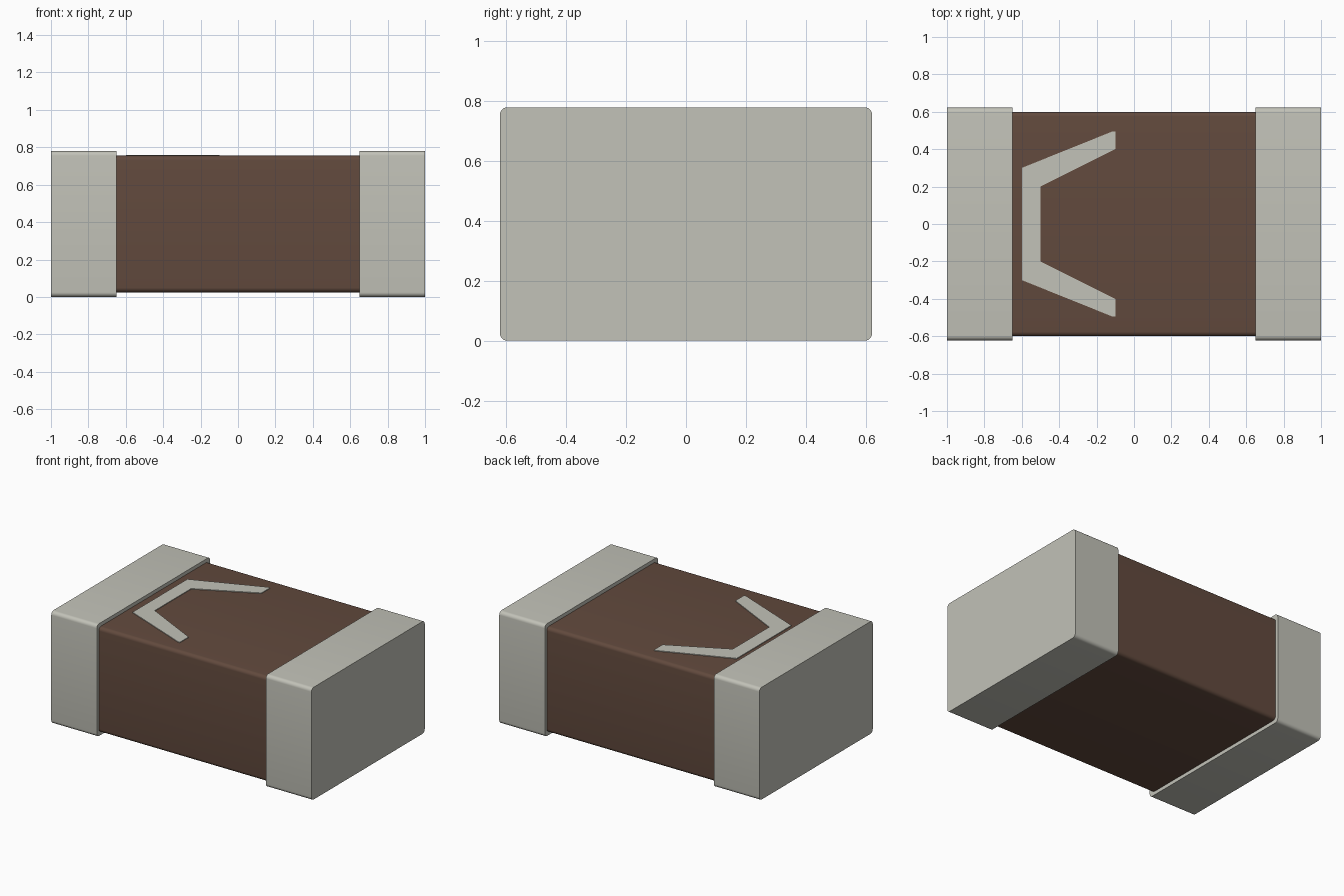
import bpy
import bmesh
import math

cube = bpy.data.objects.get("Cube")
if cube:
    bpy.data.objects.remove(cube, do_unlink=True)


def make_material(name, color):
    mat = bpy.data.materials.new(name)
    mat.use_nodes = True
    mat.diffuse_color = (*color, 1)
    mat.node_tree.nodes["Principled BSDF"].inputs["Base Color"].default_value = (*color, 1)
    return mat


metal = make_material("tinned metal", (0.54, 0.54, 0.48))
ceramic = make_material("brown ceramic", (0.122, 0.068, 0.047))


def extrude_outline(name, points, offset, mat):
    """Extrude a closed outline along the offset vector."""
    bm = bmesh.new()
    face = bm.faces.new([bm.verts.new(p) for p in points])
    ext = bmesh.ops.extrude_face_region(bm, geom=[face])
    moved = [g for g in ext["geom"] if isinstance(g, bmesh.types.BMVert)]
    bmesh.ops.translate(bm, verts=moved, vec=offset)
    bmesh.ops.recalc_face_normals(bm, faces=bm.faces)
    mesh = bpy.data.meshes.new(name)
    bm.to_mesh(mesh)
    bm.free()
    mesh.materials.append(mat)
    obj = bpy.data.objects.new(name, mesh)
    bpy.context.collection.objects.link(obj)
    return obj


def rounded_bar(name, x0, x1, half_y, z0, z1, radius, mat, steps=6):
    """Bar along x whose four long edges are rounded."""
    points = []
    corners = [(1, z1 - radius), (-1, z1 - radius), (-1, z0 + radius), (1, z0 + radius)]
    for i, (side, zc) in enumerate(corners):
        for s in range(steps + 1):
            a = math.pi / 2 * (i + s / steps)
            points.append((x0, side * (half_y - radius) + radius * math.cos(a),
                           zc + radius * math.sin(a)))
    obj = extrude_outline(name, points, (x1 - x0, 0, 0), mat)
    bpy.ops.object.select_all(action="DESELECT")
    obj.select_set(True)
    bpy.context.view_layer.objects.active = obj
    bpy.ops.object.shade_smooth_by_angle(angle=math.radians(30))
    return obj


# Ceramic body between two slightly larger metal end caps
rounded_bar("body", -0.66, 0.66, 0.60, 0.025, 0.755, 0.025, ceramic)
rounded_bar("left_end_cap", 0.65, 1.0, 0.622, 0.0, 0.78, 0.025, metal)
rounded_bar("right_end_cap", -1.0, -0.65, 0.622, 0.0, 0.78, 0.025, metal)

# Thin bracket-shaped polarity mark on the top, mirrored across y
half = [(-0.5, 0.2), (-0.1, 0.4), (-0.1, 0.495), (-0.115, 0.495), (-0.6, 0.3)]
outline = half + [(x, -y) for x, y in reversed(half)]
extrude_outline("top_mark", [(x, y, 0.753) for x, y in outline], (0, 0, 0.007), metal)
